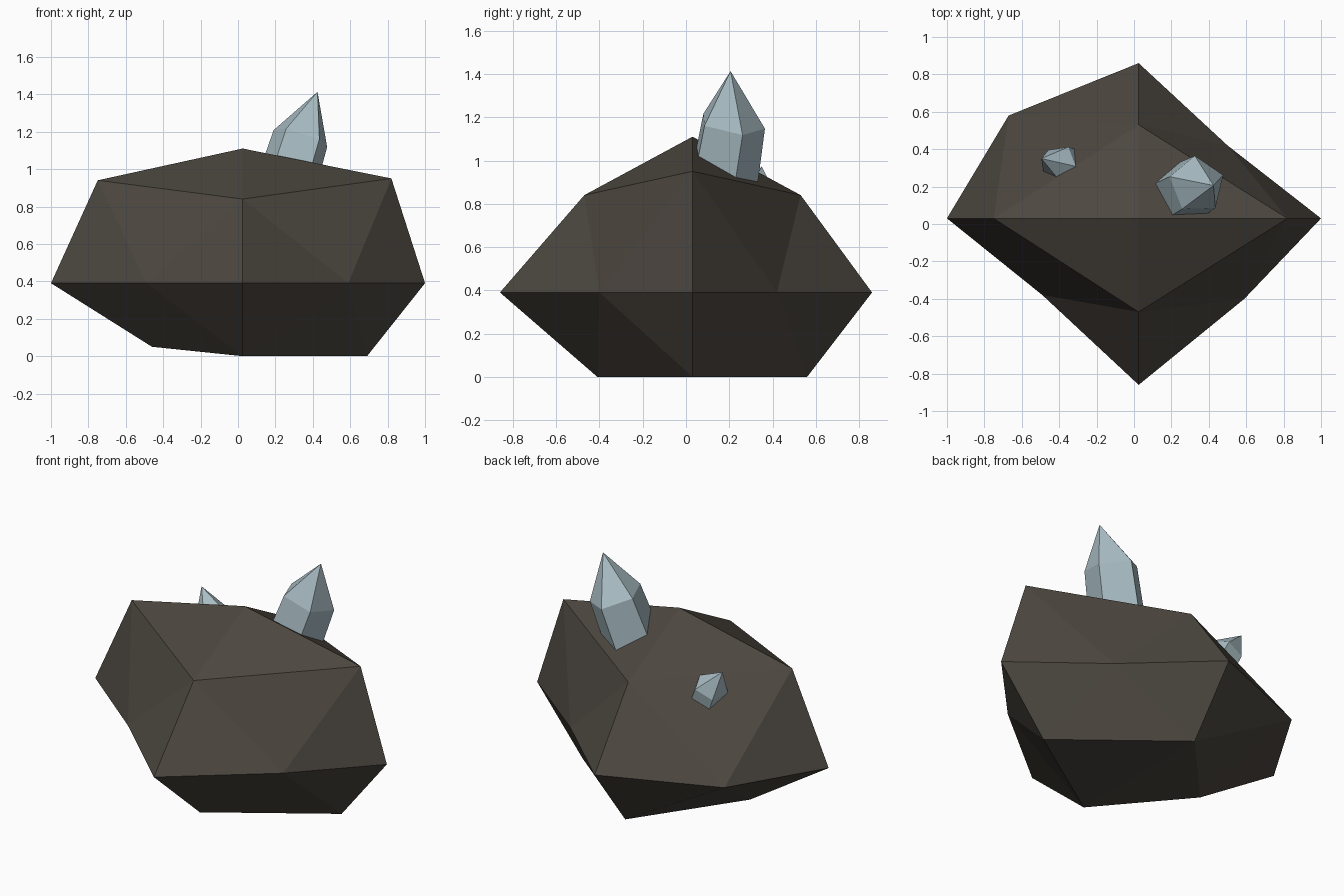
import bpy, bmesh, math
from mathutils import Vector

if "Cube" in bpy.data.objects:
    bpy.data.objects.remove(bpy.data.objects["Cube"])


def material(name, rgb):
    m = bpy.data.materials.new(name)
    m.diffuse_color = (*rgb, 1)
    m.use_nodes = True
    m.node_tree.nodes["Principled BSDF"].inputs["Base Color"].default_value = m.diffuse_color
    return m


def finish(name, bm, mat):
    bmesh.ops.recalc_face_normals(bm, faces=bm.faces)
    mesh = bpy.data.meshes.new(name)
    bm.to_mesh(mesh)
    bm.free()
    mesh.materials.append(mat)
    obj = bpy.data.objects.new(name, mesh)
    bpy.context.collection.objects.link(obj)
    return obj


stone = material("dark_stone", (0.072, 0.062, 0.050))
ice = material("pale_blue_crystal", (0.40, 0.51, 0.555))

# Rock: a once-divided octahedron; keys are the axis directions of each corner
CX, CY, MID = 0.025, 0.03, 0.39
corners = {
    "X": (1.0, CY, MID), "x": (-1.0, CY, MID),
    "Y": (CX, 0.86, MID), "y": (CX, -0.86, MID),
    "Z": (CX, CY, 1.11), "z": (CX, CY, 0.0),
    "XY": (0.50, 0.42, MID), "xY": (-0.67, 0.58, MID),
    "xy": (-0.49, -0.38, MID), "Xy": (0.59, -0.40, MID),
    "XZ": (0.82, CY, 0.95), "xZ": (-0.75, CY, 0.94),
    "Xz": (0.69, CY, 0.0), "xz": (-0.46, CY, 0.05),
    "YZ": (CX, 0.53, 0.84), "yZ": (CX, -0.47, 0.84),
    "Yz": (CX, 0.56, 0.0), "yz": (CX, -0.41, 0.0),
}
bm = bmesh.new()
v = {k: bm.verts.new(p) for k, p in corners.items()}
for a in "Xx":
    for b in "Yy":
        for c in "Zz":
            ab, bc, ac = v[a + b], v[b + c], v[a + c]
            for tri in ((v[a], ab, ac), (v[b], bc, ab), (v[c], ac, bc), (ab, bc, ac)):
                bm.faces.new(tri)
finish("rock", bm, stone)


# Crystals: tilted five-sided prism with a pointed cap, sunk into the rock
def crystal(name, centre, axis, tip, radius, phase, depth):
    axis = Vector(axis).normalized()
    rot = Vector((0, 0, 1)).rotation_difference(axis)
    bm = bmesh.new()
    rings = []
    for r, d in ((radius * 1.08, -depth), (radius, 0)):
        ring = []
        for i in range(5):
            t = math.radians(phase + 72 * i)
            p = rot @ Vector((r * math.cos(t), r * math.sin(t), d))
            ring.append(bm.verts.new(Vector(centre) + p))
        rings.append(ring)
    low, high = rings
    top = bm.verts.new(tip)
    bm.faces.new(low)
    for i in range(5):
        j = (i + 1) % 5
        bm.faces.new((low[i], low[j], high[j], high[i]))
        bm.faces.new((high[i], high[j], top))
    finish(name, bm, ice)


crystal("large_crystal", (0.337, 0.209, 1.17), (0.31, 0.17, 1),
        (0.425, 0.206, 1.413), 0.158, 21, 0.36)
crystal("small_crystal", (-0.40, 0.325, 0.845), (-0.45, 0.2, 1),
        (-0.495, 0.35, 0.972), 0.10, -12, 0.2)
